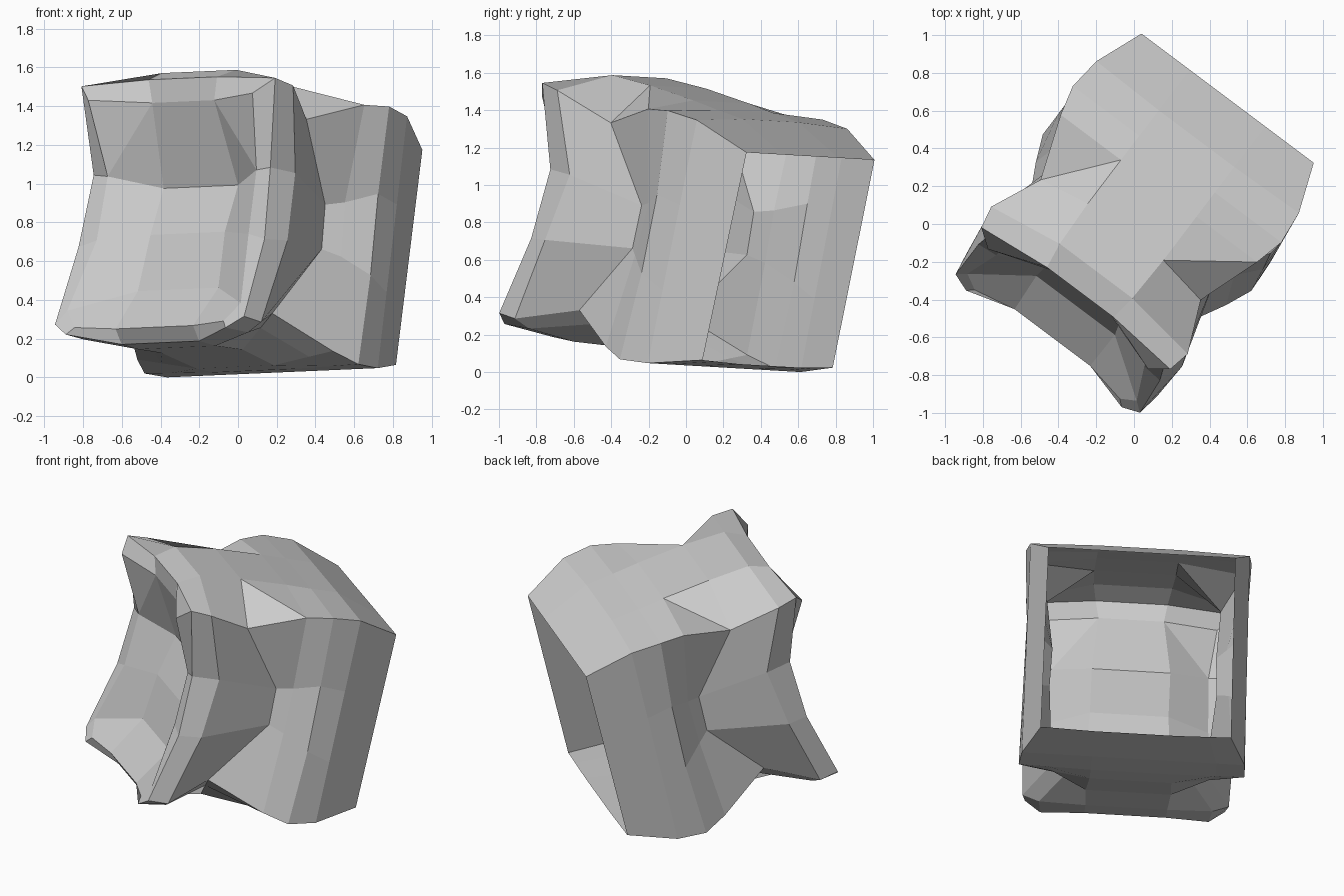
import bpy
import bmesh
import math
from mathutils import Matrix, Vector

default_cube = bpy.data.objects.get("Cube")
if default_cube:
    bpy.data.objects.remove(default_cube, do_unlink=True)

# Single plain grey material
grey = bpy.data.materials.new("plain grey")
grey.use_nodes = True
grey.diffuse_color = (0.6, 0.6, 0.6, 1)
grey.node_tree.nodes["Principled BSDF"].inputs["Base Color"].default_value = grey.diffuse_color


def on_centre(point):
    return Vector((0, point.y, point.z))


def section(roof, edge, upper, lower, base, floor, lip=None):
    """Half outline of the shell, from the roof centre round to the floor centre."""
    roof, edge, upper, lower, base, floor = map(Vector, (roof, edge, upper, lower, base, floor))
    lip = Vector(lip) if lip else base.lerp(floor, 0.4)
    return [on_centre(roof), roof, edge, upper, lower, base, lip, floor, on_centre(floor)]


def straight_section(roof, edge, base, floor):
    """Section whose side panel runs straight from roof edge to base."""
    top, bottom = Vector(edge), Vector(base)
    return section(roof, edge, top.lerp(bottom, 0.35), top.lerp(bottom, 0.7), base, floor)


# Half sections: across, depth (back is positive), height
back_opening = straight_section((.25, .83, 1.15), (.57, .83, 1.15), (.58, .56, .04), (.25, .56, .03))
back_bevel = straight_section((.25, .56, 1.34), (.67, .57, 1.32), (.68, .27, .02), (.25, .27, .02))
side_ridge = section((.25, .39, 1.39), (.69, .39, 1.37), (.67, .31, .92),
                     (.68, .22, .5), (.69, .09, .04), (.25, .09, .03))
hollow_back = section((.25, .23, 1.44), (.65, .23, 1.38), (.56, .17, .88),
                      (.58, .1, .6), (.63, -.05, .11), (.25, -.05, .05))
hollow_front = section((.25, -.06, 1.52), (.53, -.11, 1.31), (.5, .08, .87),
                       (.51, .03, .64), (.47, -.35, .31), (.26, -.33, .13))
cheek = section((.24, -.32, 1.575), (.65, -.38, 1.48), (.61, -.32, 1.03),
                (.65, -.45, .68), (.63, -.66, .26), (.25, -.55, .15), lip=(.53, -.64, .21))
front_rim = section((.22, -.46, 1.54), (.625, -.5, 1.52), (.57, -.48, 1.06),
                    (.6, -.58, .69), (.61, -.78, .29), (.25, -.69, .175), lip=(.515, -.815, .235))
face_border = section((.2, -.46, 1.42), (.53, -.57, 1.445), (.48, -.48, 1.05),
                      (.49, -.57, .72), (.56, -.74, .36), (.25, -.74, .255), lip=(.48, -.785, .27))
sections = [back_opening, back_bevel, side_ridge, hollow_back,
            hollow_front, cheek, front_rim, face_border]

bm = bmesh.new()


def add_face(side, *points):
    bm.faces.new([bm.verts.new((p.x * side, p.y, p.z)) for p in points])


brow_mid, brow, corner, upper, lower, chin_corner, chin_lip, chin, chin_mid = face_border
recess = Vector((.24, -.32, .98))
seat = Vector((.24, -.44, .74))
basin = Vector((.26, -.53, .45))

for side in (1, -1):
    # Outer shell, lofted between neighbouring sections
    for first, second in zip(sections, sections[1:]):
        for i in range(len(first) - 1):
            a, b, c, d = first[i], first[i + 1], second[i + 1], second[i]
            if i != 1 or first is not hollow_back:
                add_face(side, a, b, c, d)
            elif side > 0:
                # The roof folds along opposite diagonals left and right
                add_face(side, a, b, d)
                add_face(side, b, c, d)
            else:
                add_face(side, a, b, c)
                add_face(side, a, c, d)
    # Sunken front panel: centre strip, then the flanks
    centre_strip = [brow, recess, seat, basin, chin]
    for top, bottom in zip(centre_strip, centre_strip[1:]):
        add_face(side, on_centre(top), top, bottom, on_centre(bottom))
    add_face(side, brow, corner, upper)
    add_face(side, brow, upper, recess)
    add_face(side, recess, upper, lower, seat)
    add_face(side, seat, lower, chin_corner, basin)
    add_face(side, basin, chin_corner, chin_lip, chin)

bmesh.ops.remove_doubles(bm, verts=bm.verts, dist=0.0005)
bmesh.ops.recalc_face_normals(bm, faces=bm.faces)

# Slight sideways slope and lean, then turn the shell to face the front corner
slope = Matrix.Identity(4)
slope[2][0] = 0.035
slope[0][2] = -0.02
slope[0][3] = 0.02
turn = Matrix.Rotation(-math.atan2(3, 4), 4, "Z")
bm.transform(turn @ slope)
lowest = min(v.co.z for v in bm.verts)
bm.transform(Matrix.Translation((0, 0, -lowest)))

mesh = bpy.data.meshes.new("open_shell")
bm.to_mesh(mesh)
bm.free()
mesh.materials.append(grey)
shell = bpy.data.objects.new("open_shell", mesh)
bpy.context.scene.collection.objects.link(shell)
